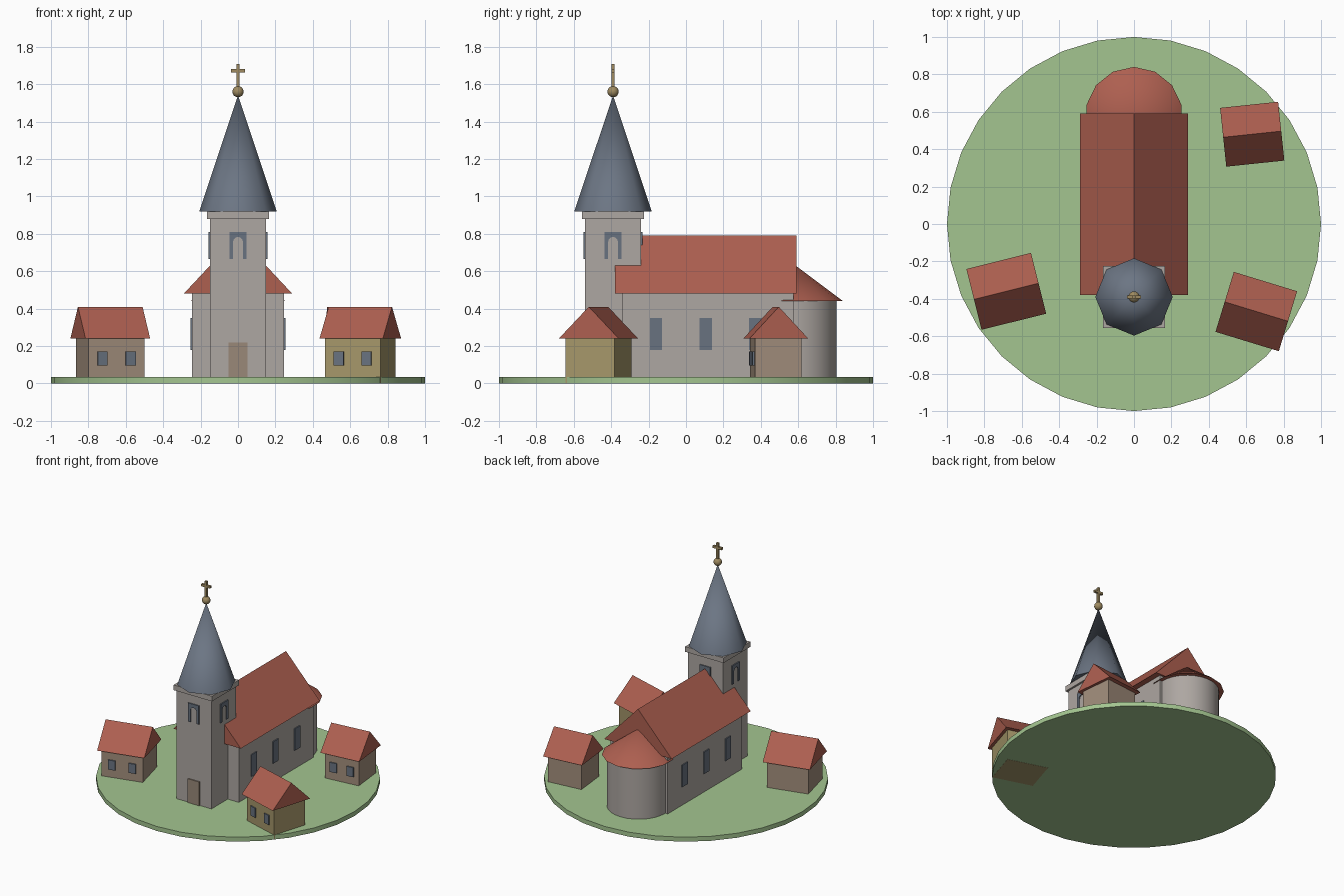
import bpy, bmesh
from math import pi, radians, sin, cos
from mathutils import Matrix, Vector

cube = bpy.data.objects.get("Cube")
if cube:
    bpy.data.objects.remove(cube, do_unlink=True)


def material(name, rgb):
    m = bpy.data.materials.new(name)
    m.use_nodes = True
    m.diffuse_color = (*rgb, 1)
    m.node_tree.nodes["Principled BSDF"].inputs["Base Color"].default_value = (*rgb, 1)
    return m


GRASS = material("grass green", (0.37, 0.56, 0.28))
STONE = material("pale stone", (0.42, 0.385, 0.36))
TILE = material("roof tile red", (0.42, 0.115, 0.08))
SLATE = material("slate blue", (0.15, 0.18, 0.23))
GLASS = material("window blue", (0.14, 0.17, 0.215))
WOOD = material("door wood", (0.32, 0.25, 0.19))
TAN = material("tan plaster", (0.36, 0.27, 0.2))
OCHRE = material("ochre plaster", (0.38, 0.31, 0.145))
GOLD = material("old gold", (0.35, 0.26, 0.12))


def finish(name, bm, mat, place=None, smooth=None):
    """Turn a bmesh into a named object, optionally placed and smoothed."""
    if place:
        bm.transform(place)
    bmesh.ops.recalc_face_normals(bm, faces=bm.faces)
    mesh = bpy.data.meshes.new(name)
    bm.to_mesh(mesh)
    bm.free()
    mesh.materials.append(mat)
    ob = bpy.data.objects.new(name, mesh)
    bpy.context.collection.objects.link(ob)
    if smooth:
        bpy.ops.object.select_all(action='DESELECT')
        ob.select_set(True)
        bpy.context.view_layer.objects.active = ob
        bpy.ops.object.shade_smooth_by_angle(angle=radians(smooth))
    return ob


def box(name, mat, x, y, z, place=None):
    """Box from (min, max) ranges on each axis."""
    bm = bmesh.new()
    bmesh.ops.create_cube(bm, size=1)
    for v in bm.verts:
        v.co = [r[0] if c < 0 else r[1] for c, r in zip(v.co, (x, y, z))]
    return finish(name, bm, mat, place)


def extrude_profile(name, mat, points, y, place=None):
    """Extrude an x-z outline along y."""
    bm = bmesh.new()
    face = bm.faces.new([bm.verts.new((px, y[0], pz)) for px, pz in points])
    new = bmesh.ops.extrude_face_region(bm, geom=[face])["geom"]
    verts = [v for v in new if isinstance(v, bmesh.types.BMVert)]
    bmesh.ops.translate(bm, verts=verts, vec=(0, y[1] - y[0], 0))
    return finish(name, bm, mat, place)


def cone(name, mat, sides, r1, r2, z, y=0, smooth=None):
    """Upright cone or cylinder with one corner towards the back."""
    bm = bmesh.new()
    bmesh.ops.create_cone(bm, cap_ends=True, segments=sides, radius1=r1,
                          radius2=r2, depth=z[1] - z[0])
    # put a corner exactly on +y
    first = max((v for v in bm.verts if v.co.z < 0), key=lambda v: v.co.y)
    turn = Vector((0, 1)).angle_signed(first.co.xy)
    place = Matrix.Translation((0, y, (z[0] + z[1]) / 2)) @ Matrix.Rotation(turn, 4, 'Z')
    return finish(name, bm, mat, place, smooth)


BASE = 0.035
TOWER_Y = -0.39

# Ground
cone("ground_disc", GRASS, 32, 1, 1, (0, BASE), smooth=30)

# Nave with tall windows
box("nave_walls", STONE, (-0.245, 0.245), (-0.34, 0.575), (BASE, 0.48))
extrude_profile("nave_roof", TILE, [(-0.29, 0.48), (0.29, 0.48), (0, 0.79)], (-0.38, 0.59))
for side, label in ((1, "left"), (-1, "right")):
    for i, wy in enumerate((-0.16, 0.105, 0.37)):
        box(f"nave_window_{label}_{i + 1}", GLASS, sorted((side * 0.244, side * 0.253)),
            (wy - 0.033, wy + 0.033), (0.18, 0.35))

# Apse
cone("apse_wall", STONE, 28, 0.225, 0.225, (BASE, 0.44), 0.58, 30)
cone("apse_roof", TILE, 14, 0.26, 0, (0.44, 0.635), 0.58, 30)

# Tower
box("tower_shaft", STONE, (-0.15, 0.15), (TOWER_Y - 0.15, TOWER_Y + 0.15), (BASE, 0.88))
box("tower_cornice", STONE, (-0.165, 0.165), (TOWER_Y - 0.165, TOWER_Y + 0.165), (0.88, 0.92))
box("tower_door", WOOD, (-0.05, 0.05), (-0.548, -0.539), (BASE, 0.22))

# Arched belfry frames on all four tower faces
arch = [(0.026 * cos(pi * i / 10), 0.757 + 0.026 * sin(pi * i / 10)) for i in range(11)]
frame = [(0.026, 0.665), *arch, (-0.026, 0.665), (-0.046, 0.665),
         (-0.046, 0.81), (0.046, 0.81), (0.046, 0.665)]
for i, label in enumerate(("front", "left", "back", "right")):
    place = Matrix.Translation((0, TOWER_Y, 0)) @ Matrix.Rotation(i * pi / 2, 4, 'Z')
    extrude_profile(f"belfry_frame_{label}", GLASS, frame, (-0.158, -0.149), place)

# Spire, ball and cross
cone("spire", SLATE, 8, 0.207, 0, (0.92, 1.54), TOWER_Y, 60)
bm = bmesh.new()
bmesh.ops.create_uvsphere(bm, u_segments=16, v_segments=10, radius=0.03)
finish("spire_ball", bm, GOLD, Matrix.Translation((0, TOWER_Y, 1.56)), 40)
thick = (TOWER_Y - 0.009, TOWER_Y + 0.009)
box("cross_post", GOLD, (-0.009, 0.009), thick, (1.58, 1.708))
box("cross_bar", GOLD, (-0.037, 0.037), thick, (1.662, 1.68))


def house(name, wall, x, y, turn, w, d, over_x, over_y, foot):
    """Small gabled house with two front windows."""
    place = Matrix.Translation((x, y, 0)) @ Matrix.Rotation(radians(turn), 4, 'Z')
    box(f"{name}_walls", wall, (-w / 2, w / 2), (-d / 2, d / 2), (foot, 0.24), place)
    # roof ridge runs along the house's length
    rx, ry = w / 2 + over_x, d / 2 + over_y
    extrude_profile(f"{name}_roof", TILE, [(-ry, 0.24), (ry, 0.24), (0, 0.41)], (-rx, rx),
                    place @ Matrix.Rotation(pi / 2, 4, 'Z'))
    for side, label in ((1, "left"), (-1, "right")):
        cx = side * w / 4
        box(f"{name}_window_{label}", GLASS, (cx - 0.027, cx + 0.027),
            (-d / 2 - 0.009, -d / 2 + 0.001), (0.096, 0.17), place)


# Houses around the church
house("west_house", TAN, -0.683, -0.36, 14, 0.31, 0.275, 0.023, 0.03, 0.02)
house("east_house", OCHRE, 0.654, -0.468, -17, 0.31, 0.275, 0.022, 0.03, -0.001)
house("rear_house", TAN, 0.632, 0.48, 6, 0.27, 0.25, 0.021, 0.033, 0.02)
